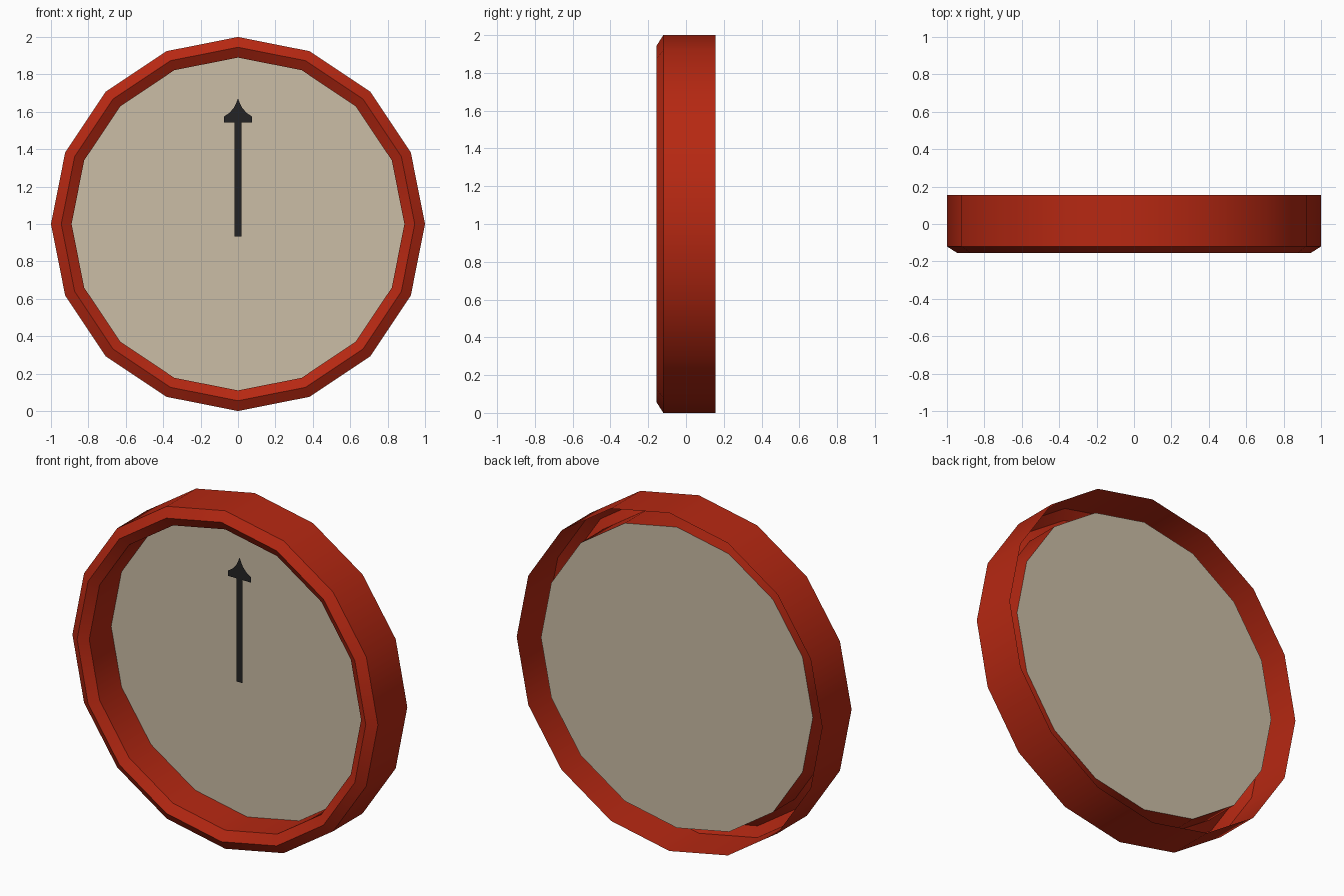
import bpy, bmesh, math

if "Cube" in bpy.data.objects:
    bpy.data.objects.remove(bpy.data.objects["Cube"], do_unlink=True)

SIDES = 16
CENTRE_Z = 1.0
FACE_RADIUS = 0.89
FACE_Y = 0.085


def make_material(name, rgb, roughness=0.6):
    mat = bpy.data.materials.new(name)
    mat.use_nodes = True
    colour = (*rgb, 1.0)
    mat.diffuse_color = colour
    bsdf = mat.node_tree.nodes["Principled BSDF"]
    bsdf.inputs["Base Color"].default_value = colour
    bsdf.inputs["Roughness"].default_value = roughness
    return mat


def finish(bm, name, mat):
    mesh = bpy.data.meshes.new(name)
    bm.to_mesh(mesh)
    bm.free()
    mesh.materials.append(mat)
    obj = bpy.data.objects.new(name, mesh)
    bpy.context.collection.objects.link(obj)
    return obj


def ring(bm, radius, y):
    """One circle of vertices around the y axis, with a corner at the top."""
    angles = [2 * math.pi * i / SIDES for i in range(SIDES)]
    return [bm.verts.new((radius * math.cos(a), y, CENTRE_Z + radius * math.sin(a)))
            for a in angles]


red = make_material("rim red", (0.47, 0.021, 0.006))
beige = make_material("face beige", (0.60, 0.51, 0.38))
black = make_material("hand black", (0.017, 0.017, 0.018))

# Rim: an open shell with a ridged front lip, hollow at the back
profile = [(1.0, 0.155), (1.0, -0.12), (0.945, -0.155),
           (FACE_RADIUS, -0.12), (FACE_RADIUS, FACE_Y)]
bm = bmesh.new()
rings = [ring(bm, r, y) for r, y in profile]
for back, front in zip(rings, rings[1:]):
    for i in range(SIDES):
        j = (i + 1) % SIDES
        bm.faces.new((back[i], front[i], front[j], back[j]))
bmesh.ops.recalc_face_normals(bm, faces=bm.faces)
# Point the outer wall outwards
bm.faces.ensure_lookup_table()
wall = bm.faces[0]
middle = wall.calc_center_median()
if wall.normal.x * middle.x + wall.normal.z * (middle.z - CENTRE_Z) < 0:
    bmesh.ops.reverse_faces(bm, faces=bm.faces)
rim = finish(bm, "rim", red)
bpy.ops.object.select_all(action="DESELECT")
rim.select_set(True)
bpy.context.view_layer.objects.active = rim
bpy.ops.object.shade_smooth_by_angle(angle=math.radians(30))

# Dial face: flat panel closing the inner wall
bm = bmesh.new()
bm.faces.new(ring(bm, FACE_RADIUS, FACE_Y))
finish(bm, "dial_face", beige)

# Hand: flat pointer with a flared arrowhead, mirrored from its right half
half = [(0.02, 0.933), (0.02, 1.543), (0.075, 1.543), (0.075, 1.575),
        (0.045, 1.595), (0.022, 1.622), (0.009, 1.648)]
outline = half + [(0.0, 1.672)] + [(-x, z) for x, z in reversed(half)]
bm = bmesh.new()
bm.faces.new([bm.verts.new((x, 0.015, z)) for x, z in outline])
finish(bm, "hand", black)
